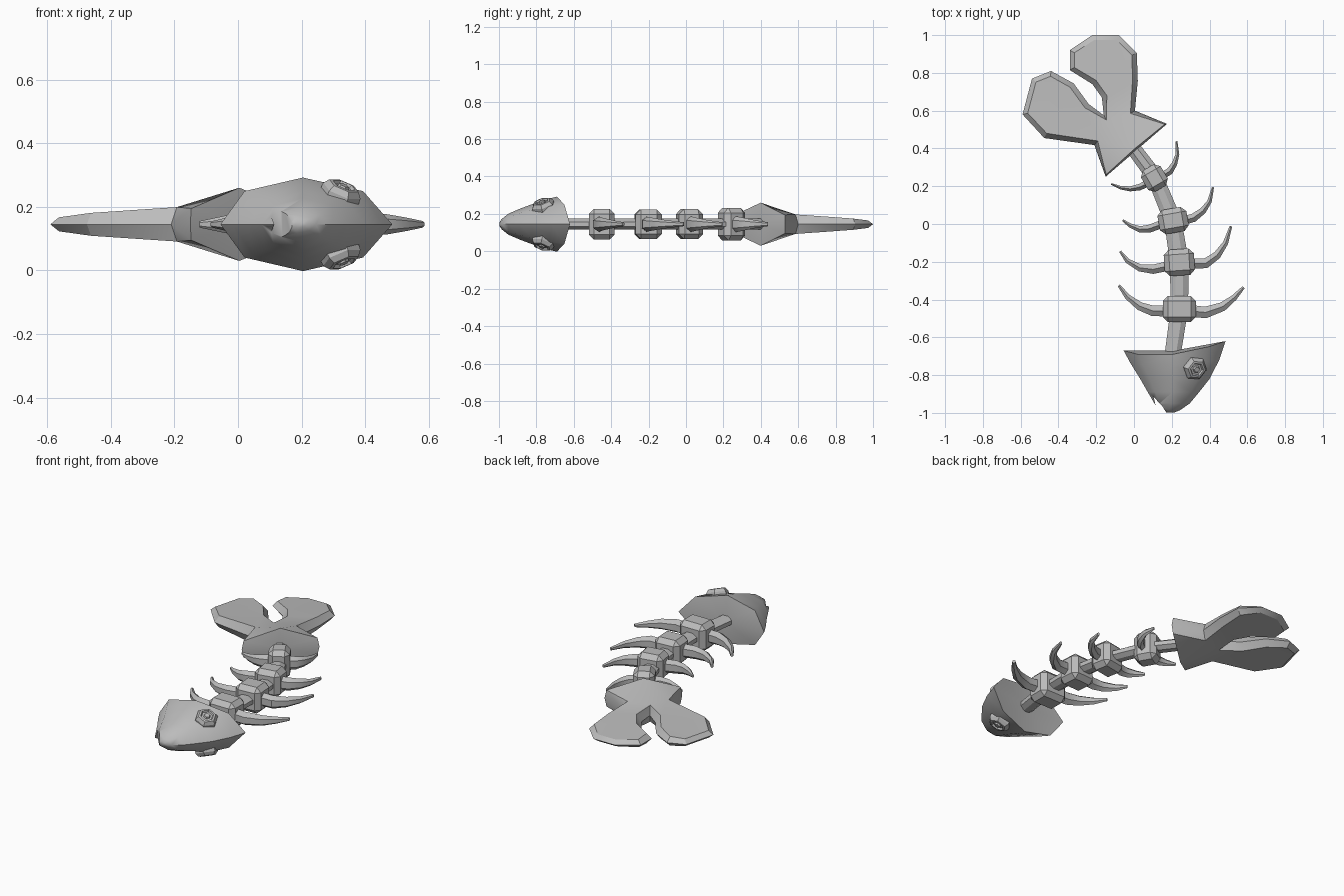
import bpy, bmesh, math
from mathutils import Vector

MID = 0.145  # height of the flat symmetry plane

cube = bpy.data.objects.get("Cube")
if cube:
    bpy.data.objects.remove(cube, do_unlink=True)

bone = bpy.data.materials.new("bone_grey")
bone.use_nodes = True
GREY = (0.5, 0.5, 0.5, 1)
bone.diffuse_color = GREY
bone.node_tree.nodes["Principled BSDF"].inputs["Base Color"].default_value = GREY


def finish(name, bm, angle=30):
    bmesh.ops.recalc_face_normals(bm, faces=bm.faces)
    mesh = bpy.data.meshes.new(name)
    bm.to_mesh(mesh)
    bm.free()
    mesh.materials.append(bone)
    ob = bpy.data.objects.new(name, mesh)
    bpy.context.collection.objects.link(ob)
    bpy.ops.object.select_all(action='DESELECT')
    ob.select_set(True)
    bpy.context.view_layer.objects.active = ob
    bpy.ops.object.shade_smooth_by_angle(angle=math.radians(angle))
    return ob


def loft(bm, rings):
    """Skin a list of equal point rings and cap both ends."""
    rows = [[bm.verts.new(p) for p in ring] for ring in rings]
    n = len(rows[0])
    for a, b in zip(rows, rows[1:]):
        for i in range(n):
            j = (i + 1) % n
            bm.faces.new((a[i], a[j], b[j], b[i]))
    bm.faces.new(rows[0])
    bm.faces.new(rows[-1])


def sweep(name, path, widths, heights, sides=8, angle=30):
    """Tapered tube along a path lying in the symmetry plane."""
    pts = [Vector((x, y, MID)) for x, y in path]
    rings = []
    for i, p in enumerate(pts):
        d = (pts[min(i + 1, len(pts) - 1)] - pts[max(i - 1, 0)]).normalized()
        side = Vector((d.y, -d.x, 0))
        ring = []
        for k in range(sides):
            a = 2 * math.pi * (k + 0.5) / sides
            ring.append(p + side * math.cos(a) * widths[i] + Vector((0, 0, math.sin(a) * heights[i])))
        rings.append(ring)
    bm = bmesh.new()
    loft(bm, rings)
    return finish(name, bm, angle)


# Head: faceted sections from the flat rear to the blunt nose
# (y, left x, right x, half height, rear-edge skew)
sections = [(-0.675, -0.055, 0.485, 0.147, 1), (-0.74, -0.018, 0.452, 0.134, 0.4),
            (-0.82, 0.033, 0.40, 0.108, 0), (-0.89, 0.073, 0.345, 0.082, 0),
            (-0.95, 0.108, 0.295, 0.056, 0), (-0.985, 0.13, 0.245, 0.028, 0),
            (-0.997, 0.165, 0.215, 0.01, 0)]
profile = [(0, 0, 0.005), (0.14, 0.71, -0.015), (0.48, 1, -0.015), (0.83, 0.71, 0.025), (1, 0, 0.055)]
loop = profile + [(u, -v, s) for u, v, s in profile[-2:0:-1]]
bm = bmesh.new()
loft(bm, [[(l + (r - l) * u, y + s * skew, MID + h * v) for u, v, s in loop]
          for y, l, r, h, skew in sections])
rear = max(bm.faces, key=lambda f: f.calc_center_median().y)
bmesh.ops.poke(bm, faces=[rear])
bmesh.ops.triangulate(bm, faces=bm.faces)
head = finish("head", bm, 48)

# Mouth: wedge notch cut into the snout
bm = bmesh.new()
notch = [(0.104, -0.915), (0.128, -1.02), (0.185, -1.02), (0.15, -0.965)]
loft(bm, [[(x, y, z) for x, y in notch] for z in (0, 0.3)])
cutter = finish("mouth_cutter", bm)
cutter.hide_render = True
cut = head.modifiers.new("mouth", 'BOOLEAN')
cut.operation = 'DIFFERENCE'
cut.solver = 'EXACT'
cut.object = cutter
bpy.context.view_layer.objects.active = head
bpy.ops.object.modifier_apply(modifier="mouth")
bpy.data.objects.remove(cutter, do_unlink=True)

# Eyes: six-sided stepped rims with a small pupil, one on each flat side
eye_steps = [(0.066, -0.03), (0.064, 0.004), (0.05, 0.022), (0.038, 0.024),
             (0.032, 0.014), (0.02, 0.014), (0.015, 0.024)]
for name, s in (("eye_upper", 1), ("eye_lower", -1)):
    normal = Vector((0.36, -0.28, 0.89 * s)).normalized()
    turn = normal.to_track_quat('Z', 'Y')
    centre = Vector((0.325, -0.765, MID + s * 0.102))
    bm = bmesh.new()
    loft(bm, [[centre + turn @ Vector((r * math.cos(k * math.pi / 3), r * math.sin(k * math.pi / 3), h))
               for k in range(6)] for r, h in eye_steps])
    finish(name, bm)

# Spine: one tapering beam from head to tail
spine = [(0.205, -0.69), (0.24, -0.45), (0.24, -0.2), (0.205, 0.02), (0.11, 0.25), (-0.01, 0.41)]
sweep("spine", spine, [0.046, 0.05, 0.054, 0.05, 0.046, 0.042], [0.032] * 6, 8, 20)

# Vertebrae: chamfered blocks (centre, width, length, height, turn in degrees)
blocks = [(0.24, -0.45, 0.175, 0.138, 0.165, 0), (0.24, -0.203, 0.16, 0.14, 0.158, 4),
          (0.207, 0.018, 0.155, 0.13, 0.16, 10), (0.108, 0.243, 0.12, 0.13, 0.175, 30)]
for i, (x, y, w, l, h, deg) in enumerate(blocks):
    bm = bmesh.new()
    bmesh.ops.create_cube(bm, size=1)
    bmesh.ops.scale(bm, vec=(w, l, h), verts=bm.verts)
    bmesh.ops.bevel(bm, geom=bm.edges[:], offset=0.027, segments=1, affect='EDGES')
    ob = finish(f"vertebra_{i + 1}", bm, 20)
    ob.location = (x, y, MID)
    ob.rotation_euler.z = math.radians(deg)

# Ribs: curved tapering spikes on both sides of each vertebra
left_ribs = [[(0.29, -0.46), (0.38, -0.468), (0.47, -0.437), (0.53, -0.39), (0.58, -0.335)],
             [(0.29, -0.21), (0.38, -0.208), (0.44, -0.165), (0.485, -0.1), (0.513, -0.012)],
             [(0.25, 0.015), (0.315, 0.033), (0.365, 0.07), (0.4, 0.12), (0.418, 0.195)],
             [(0.14, 0.25), (0.19, 0.28), (0.215, 0.32), (0.23, 0.37), (0.225, 0.438)]]
right_ribs = [[(0.19, -0.46), (0.1, -0.46), (0.03, -0.435), (-0.035, -0.385), (-0.08, -0.325)],
              [(0.19, -0.22), (0.1, -0.24), (0.03, -0.232), (-0.035, -0.195), (-0.073, -0.145)],
              [(0.15, 0.0), (0.08, -0.025), (0.03, -0.028), (-0.02, -0.008), (-0.06, 0.02)],
              [(0.08, 0.22), (0.03, 0.195), (-0.02, 0.186), (-0.07, 0.192), (-0.12, 0.212)]]
taper = (1, 0.95, 0.75, 0.5, 0.25)
for side, ribs, thick in (("left", left_ribs, 0.037), ("right", right_ribs, 0.034)):
    for i, path in enumerate(ribs):
        w = thick * (1 - 0.13 * i)
        sweep(f"{side}_rib_{i + 1}", path, [w * t for t in taper], [0.042 * t for t in taper], 6, 35)

# Tail: forked outline on the middle plane, chamfered up to a thinning face on both sides
# (x, y, half thickness)
outline = [(-0.15, 0.25, 0.05), (0.012, 0.39, 0.115), (0.175, 0.53, 0.05), (0.005, 0.6, 0.052),
           (0.02, 0.757, 0.04), (0.015, 0.905, 0.03), (-0.08, 1.0, 0.02), (-0.22, 1.0, 0.02),
           (-0.34, 0.92, 0.024), (-0.34, 0.815, 0.03), (-0.22, 0.74, 0.036), (-0.17, 0.67, 0.042),
           (-0.16, 0.575, 0.05), (-0.24, 0.635, 0.042), (-0.32, 0.745, 0.036), (-0.44, 0.81, 0.028),
           (-0.54, 0.77, 0.022), (-0.59, 0.58, 0.022), (-0.475, 0.455, 0.036), (-0.21, 0.418, 0.054)]
n = len(outline)
flat = [Vector((x, y)) for x, y, h in outline]


def inset(i, amount):
    a = (flat[i] - flat[i - 1]).normalized()
    b = (flat[(i + 1) % n] - flat[i]).normalized()
    inward = Vector((-a.y - b.y, a.x + b.x)).normalized()
    return flat[i] + inward * amount


bm = bmesh.new()
rim = [bm.verts.new((p.x, p.y, MID)) for p in flat]
patches = [(1, 2, 3, 12), (0, 1, 12, 19), tuple(range(3, 13)), tuple(range(12, 20))]
for s in (1, -1):
    face_ring = []
    for i, (x, y, h) in enumerate(outline):
        p = inset(i, 0.012 if i < 3 else 0.028)
        face_ring.append(bm.verts.new((p.x, p.y, MID + s * h)))
    for i in range(n):
        j = (i + 1) % n
        bm.faces.new((rim[i], rim[j], face_ring[j], face_ring[i]))
    for patch in patches:
        bm.faces.new([face_ring[i] for i in patch])
bmesh.ops.triangulate(bm, faces=bm.faces)
finish("tail_fin", bm, 28)
